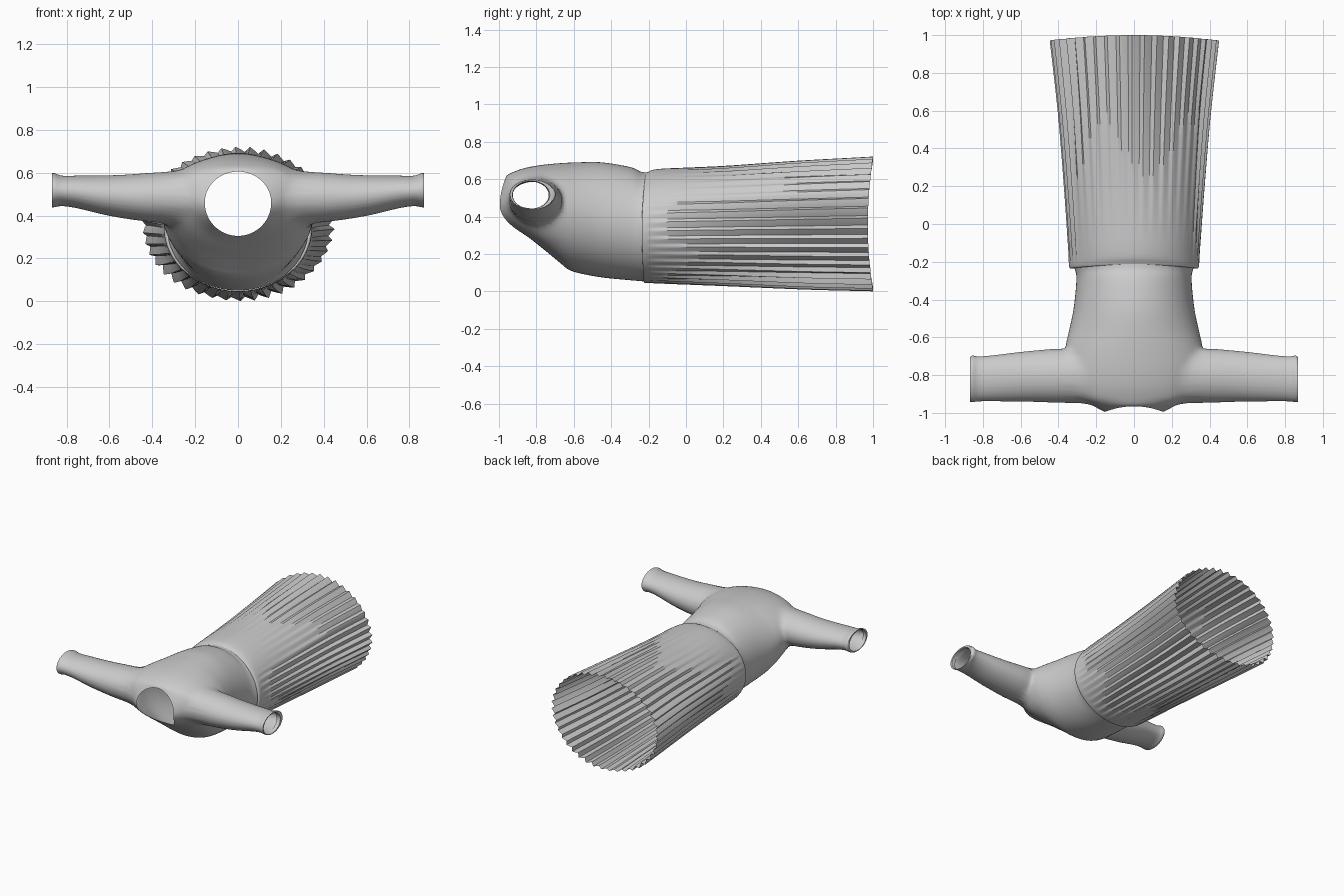
import bpy, bmesh
from math import sin, cos, pi, atan2

if "Cube" in bpy.data.objects:
    bpy.data.objects.remove(bpy.data.objects["Cube"])


def spline(rows, steps):
    """Catmull-Rom interpolation through rows of ring values."""
    out = []
    for i in range(len(rows) - 1):
        a, b, c, d = (rows[max(0, min(len(rows) - 1, i + k))] for k in (-1, 0, 1, 2))
        for j in range(steps):
            t = j / steps
            out.append([0.5 * (2 * q + (r - p) * t + (2 * p - 5 * q + 4 * r - s) * t * t
                               + (3 * q - p - 3 * r + s) * t ** 3)
                        for p, q, r, s in zip(a, b, c, d)])
    return out + [list(rows[-1])]


def ring_point(row, a):
    """Bent oval ring: top (y, z), bottom (y, z), half width and side (y, z)."""
    yt, zt, yb, zb, w, ys, zs = row
    s = sin(a)
    ye, ze = (yt, zt) if s > 0 else (yb, zb)
    return [w * cos(a), ys + s * s * (ye - ys), zs + abs(s) * (ze - zs)]


def loft(bm, rings):
    loops = [[bm.verts.new(p) for p in ring] for ring in rings]
    n = len(loops[0])
    for A, B in zip(loops, loops[1:]):
        for i in range(n):
            bm.faces.new((A[i], A[(i + 1) % n], B[(i + 1) % n], B[i]))


def finish(bm, name, angle):
    bmesh.ops.recalc_face_normals(bm, faces=bm.faces)
    me = bpy.data.meshes.new(name)
    bm.to_mesh(me)
    bm.free()
    ob = bpy.data.objects.new(name, me)
    bpy.context.collection.objects.link(ob)
    bpy.ops.object.select_all(action='DESELECT')
    ob.select_set(True)
    bpy.context.view_layer.objects.active = ob
    bpy.ops.object.shade_smooth_by_angle(angle=angle)


# Bodice: rings from the waist seam to the neck opening
N = 96
body_rows = [
    (-.20, .635, -.20, .050, .335, -.20, .34),
    (-.24, .640, -.24, .055, .313, -.24, .35),
    (-.30, .665, -.30, .060, .305, -.30, .36),
    (-.45, .690, -.45, .075, .320, -.45, .38),
    (-.58, .690, -.56, .095, .345, -.57, .41),
    (-.68, .685, -.625, .115, .362, -.65, .45),
    (-.78, .675, -.67, .150, .365, -.74, .48),
    (-.86, .660, -.73, .200, .355, -.83, .49),
    (-.92, .640, -.78, .240, .310, -.91, .50),
    (-.955, .622, -.83, .280, .230, -.955, .49),
    (-.965, .605, -.865, .305, .155, -.995, .46),
]
bm = bmesh.new()
loft(bm, [[ring_point(r, 2 * pi * i / N) for i in range(N)]
          for r in spline(body_rows, 5)])

# Armholes: cut an oval through each side
HY, HZ, HRY, HRZ = -.805, .485, .140, .120


def in_armhole(f):
    c = f.calc_center_median()
    return abs(c.x) > .2 and ((c.y - HY) / HRY) ** 2 + ((c.z - HZ) / HRZ) ** 2 < 1


bmesh.ops.delete(bm, geom=[f for f in bm.faces if in_armhole(f)], context='FACES')

# Sleeves: grown from the armhole edges (x, y, z, radius y, radius z)
sleeve_rows = spline([
    (.385, -.803, .485, .145, .117), (.50, -.805, .487, .137, .105),
    (.62, -.810, .495, .130, .092), (.75, -.817, .510, .121, .076),
    (.82, -.820, .515, .119, .071), (.855, -.820, .518, .123, .079),
    (.868, -.823, .518, .118, .080)], 4)
sleeve_rows += [(.866, -.828, .516, .100, .074), (.84, -.83, .515, .096, .072)]
for side in (-1, 1):
    edges = [e for e in bm.edges if e.is_boundary
             and all(v.co.x * side > .17 and -.99 < v.co.y < -.6 and v.co.z > .3
                     for v in e.verts)]
    cur = {v: v for e in edges for v in e.verts}
    ang = {v: atan2((v.co.z - HZ) / HRZ, (v.co.y - HY) / HRY) for v in cur}
    for v, a in ang.items():
        v.co.y, v.co.z = HY + HRY * cos(a), HZ + HRZ * sin(a)
    for x, y, z, ry, rz in sleeve_rows:
        new = {v: bm.verts.new((side * x, y + ry * cos(a), z + rz * sin(a)))
               for v, a in ang.items()}
        for e in edges:
            p, q = e.verts
            bm.faces.new((cur[p], cur[q], new[q], new[p]))
        cur = new
for _ in range(4):
    bmesh.ops.smooth_vert(bm, verts=[v for v in bm.verts if .22 < abs(v.co.x) < .43
                                     and v.co.y < -.62 and v.co.z > .3],
                          factor=.5, use_axis_x=True, use_axis_y=True, use_axis_z=True)
finish(bm, "bodice_with_sleeves", 1.0)

# Skirt: flared tube whose pleats deepen toward the hem
PLEATS, PER = 42, 6
M = PLEATS * PER
skirt_rows = spline([
    (-.215, .630, -.225, .048, .328, -.235, .34),
    (-.205, .638, -.215, .046, .344, -.225, .34),
    (-.13, .656, -.13, .044, .347, -.13, .34),
    (.20, .668, .20, .034, .367, .20, .345),
    (.60, .692, .60, .020, .397, .60, .35),
    (1.0, .710, 1.0, .010, .438, .972, .355)], 6)
rings = []
for k, row in enumerate(skirt_rows):
    t = k / (len(skirt_rows) - 1)
    ring = []
    for i in range(M):
        a = 2 * pi * i / M
        x, y, z = ring_point(row, a)
        reach = max(0, t - (.45 if sin(a) > .5 else .25)) / .6
        u = (i % PER) / PER
        fold = (u / .67 if u < .67 else (1 - u) / .33) * 2 - 1
        d = .011 * min(1, reach) * fold * (1 + .3 * sin(5 * a + 1))
        ring.append((x + d * cos(a), y, z + d * sin(a)))
    rings.append(ring)
bm = bmesh.new()
loft(bm, rings)
finish(bm, "pleated_skirt", .6)
